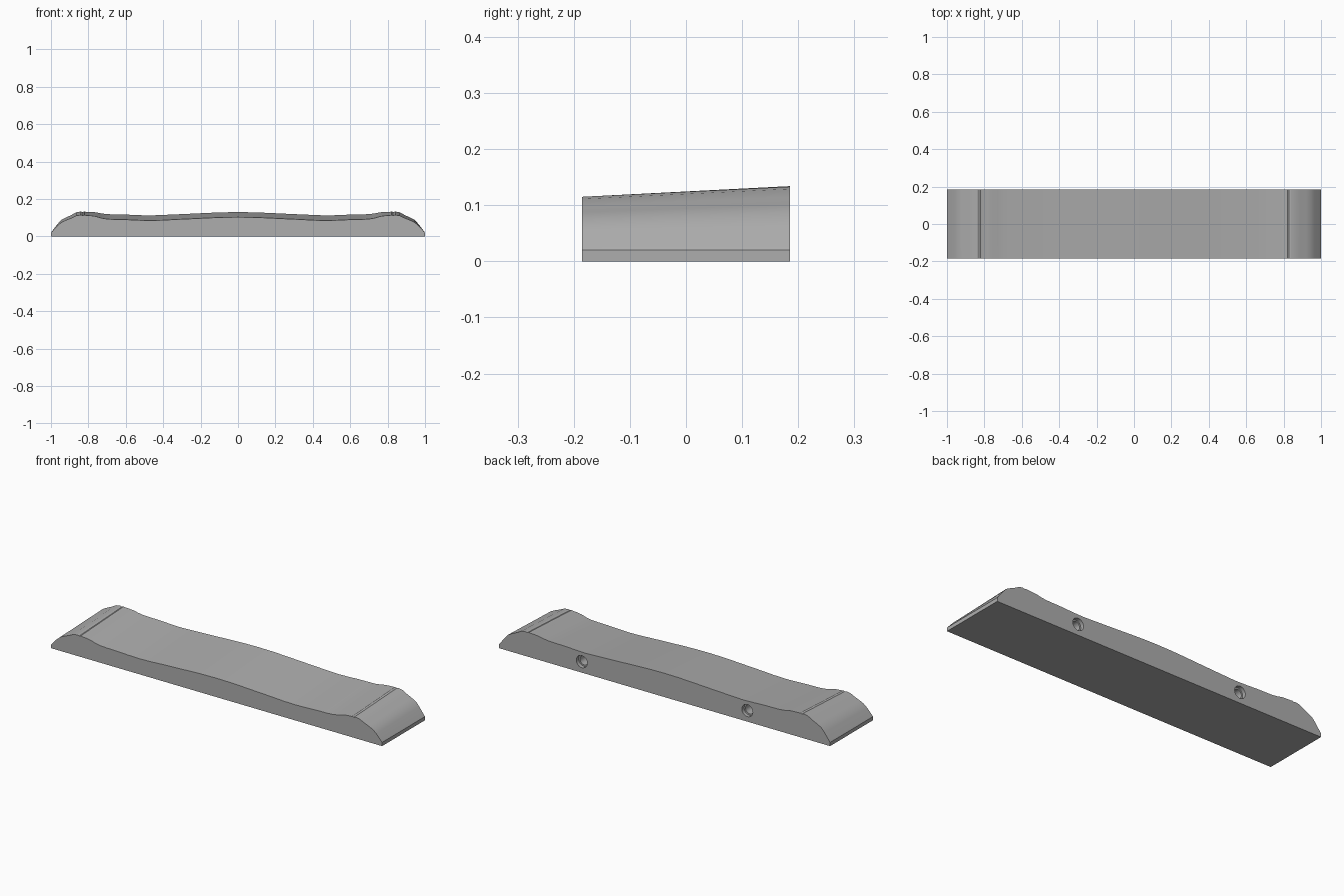
import bpy, bmesh, math

if "Cube" in bpy.data.objects:
    bpy.data.objects.remove(bpy.data.objects["Cube"])

HALF_W = 0.185
mat = bpy.data.materials.new("plain grey")
mat.diffuse_color = (0.42, 0.42, 0.42, 1)
mat.use_nodes = True
mat.node_tree.nodes["Principled BSDF"].inputs["Base Color"].default_value = mat.diffuse_color

# Half profile: x, front height, back height
half = [(0, .103, .130), (.08, .102, .129), (.16, .099, .126), (.24, .095, .122),
        (.33, .091, .118), (.40, .087, .115), (.47, .085, .112), (.54, .087, .114),
        (.60, .090, .117), (.66, .091, .118), (.70, .093, .119), (.73, .098, .123),
        (.76, .107, .129), (.785, .111, .131), (.815, .113, .132), (.82, .115, .134),
        (.83, .112, .130), (.84, .115, .133), (.865, .111, .129), (.89, .099, .115),
        (.92, .087, .101), (.945, .075, .088), (.965, .058, .066), (1, .02, .02)]
top = [(-x, f, b) for x, f, b in reversed(half[1:])] + half

# Body: front and back outlines joined by strips
bm = bmesh.new()
front = [bm.verts.new((x, -HALF_W, f)) for x, f, b in top]
back = [bm.verts.new((x, HALF_W, b)) for x, f, b in top]
for x in (1, -1):
    front.append(bm.verts.new((x, -HALF_W, 0)))
    back.append(bm.verts.new((x, HALF_W, 0)))
n = len(front)
bm.faces.new(front)
bm.faces.new(back[::-1])
for i in range(n):
    j = (i + 1) % n
    bm.faces.new((front[j], front[i], back[i], back[j]))
bmesh.ops.recalc_face_normals(bm, faces=bm.faces)
mesh = bpy.data.meshes.new("wedge_body")
bm.to_mesh(mesh)
bm.free()
body = bpy.data.objects.new("wedge_body", mesh)
bpy.context.collection.objects.link(body)
mesh.materials.append(mat)


# Stepped round holes in the back face
def drill(x, radius, depth):
    bpy.ops.mesh.primitive_cylinder_add(
        vertices=32, radius=radius, depth=depth * 2,
        location=(x, HALF_W, .06), rotation=(math.pi / 2, 0, 0))
    cutter = bpy.context.object
    cutter.name = "hole_cutter"
    cutter.data.materials.append(mat)
    mod = body.modifiers.new("hole", "BOOLEAN")
    mod.operation = "DIFFERENCE"
    mod.object = cutter
    bpy.context.view_layer.objects.active = body
    bpy.ops.object.modifier_apply(modifier=mod.name)
    bpy.data.objects.remove(cutter)


for x in (-.5, .5):
    drill(x, .033, .02)
    drill(x, .025, .08)

# Smooth top, crisp edges
bpy.ops.object.select_all(action="DESELECT")
body.select_set(True)
bpy.context.view_layer.objects.active = body
bpy.ops.object.shade_smooth_by_angle(angle=math.radians(25))
